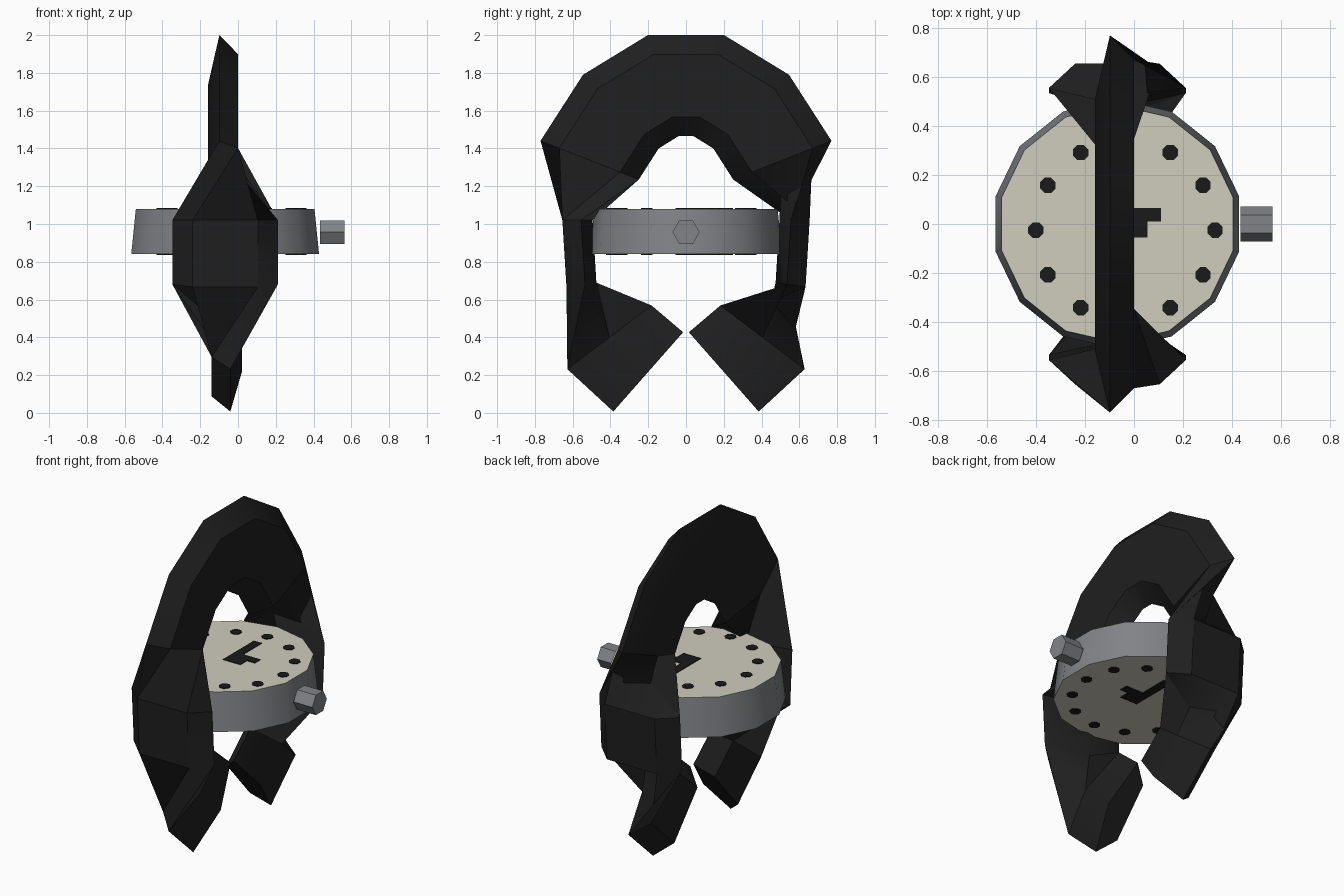
import bpy, bmesh, math
from mathutils import Vector

if "Cube" in bpy.data.objects:
    bpy.data.objects.remove(bpy.data.objects["Cube"])

CX = -0.068  # centre line of the watch


def material(name, col):
    m = bpy.data.materials.new(name)
    m.diffuse_color = (*col, 1)
    m.use_nodes = True
    m.node_tree.nodes["Principled BSDF"].inputs["Base Color"].default_value = m.diffuse_color
    return m


BLACK = material("strap black", (0.014, 0.014, 0.014))
GREY = material("steel grey", (0.22, 0.23, 0.245))
CREAM = material("dial cream", (0.63, 0.61, 0.51))
INK = material("ink black", (0.01, 0.01, 0.01))


def finish(bm, name, mats, smooth=None):
    bmesh.ops.recalc_face_normals(bm, faces=bm.faces[:])
    me = bpy.data.meshes.new(name)
    bm.to_mesh(me)
    bm.free()
    for m in mats:
        me.materials.append(m)
    ob = bpy.data.objects.new(name, me)
    bpy.context.collection.objects.link(ob)
    if smooth:
        bpy.ops.object.select_all(action='DESELECT')
        ob.select_set(True)
        bpy.context.view_layer.objects.active = ob
        bpy.ops.object.shade_smooth_by_angle(angle=math.radians(smooth))
    return ob


def loft(bm, rings):
    loops = [[bm.verts.new(p) for p in r] for r in rings]
    n = len(loops[0])
    for a, b in zip(loops, loops[1:]):
        for i in range(n):
            j = (i + 1) % n
            bm.faces.new((a[i], a[j], b[j], b[i]))
    bm.faces.new(loops[0][::-1])
    bm.faces.new(loops[-1])


# Case: tapered 14-sided drum with cream caps
bm = bmesh.new()
loft(bm, [[(CX + r * math.cos(a), r * math.sin(a), z)
           for a in (math.tau * (k + 0.5) / 14 for k in range(14))]
          for r, z in ((0.51, 0.84), (0.485, 1.08))])
bm.normal_update()
for f in bm.faces:
    f.material_index = 1 if abs(f.normal.z) > 0.9 else 0
finish(bm, "watch_case", [GREY, CREAM], 35)

# Crown: six-sided knob on the right
bm = bmesh.new()
loft(bm, [[(x, 0.072 * math.cos(a), 0.957 + 0.072 * math.sin(a))
           for a in (math.tau * k / 6 for k in range(6))] for x in (0.435, 0.565)])
finish(bm, "crown", [GREY], 35)


# Dial marks and hands, on both caps
def plate(bm, pts, z):
    loft(bm, [[(x, y, z + d) for x, y in pts] for d in (-0.003, 0.003)])


def rect(x0, x1, y0, y1):
    return [(x0, y0), (x1, y0), (x1, y1), (x0, y1)]


MX, MY = -0.035, -0.025
for side, z in (("top", 1.081), ("bottom", 0.839)):
    bm = bmesh.new()
    for k in range(12):
        a = math.tau * k / 12
        x, y = MX + 0.366 * math.cos(a), MY + 0.366 * math.sin(a)
        plate(bm, [(x + 0.034 * math.cos(b), y + 0.034 * math.sin(b))
                   for b in (math.tau * (i + 0.5) / 8 for i in range(8))], z)
    finish(bm, "hour_marks_" + side, [INK])
    bm = bmesh.new()
    plate(bm, rect(-0.065, 0.055, -0.055, 0.01), z)
    plate(bm, rect(-0.065, 0.11, 0.01, 0.065), z)
    plate(bm, rect(-0.065, -0.01, 0.065, 0.25), z)
    finish(bm, "hands_" + side, [INK])

# Strap: flattened pentagon section swept round the wrist, quarter turned
# beside the case and again below it
SECTION = [(0.294 * math.cos(a), 0.0885 * math.sin(a))
           for a in (math.radians(-18 + 72 * k) for k in range(5))]
# (y, z, outward y, outward z, turn) from the top middle to the open end
PATH = [(0.12, 1.733, 0.16, 0.535, 0), (0.345, 1.595, 0.4, 0.39, 0),
        (0.51, 1.338, 0.52, 0.205, 0), (0.583, 1.02, 1, 0, 1),
        (0.562, 0.677, 0.99, -0.14, 1), (0.405, 0.40, 0.45, -0.34, 2),
        (0.2, 0.217, 0.37, -0.42, 2)]


def ring(side, y, z, ny, nz, turn):
    out = Vector((0, side * ny, nz)).normalized()
    across = Vector((1, 0, 0))
    # the rear half pinches where the section flips over
    t, w = ((out, across), (side * across, out), (-out, -across))[turn]
    c = Vector((CX - (0.003 if turn == 0 else 0), side * y, z))
    return [c + t * u + w * v for u, v in SECTION]


bm = bmesh.new()
loft(bm, [ring(-1, *p) for p in reversed(PATH)] + [ring(1, *p) for p in PATH])
finish(bm, "strap", [BLACK], 40)
